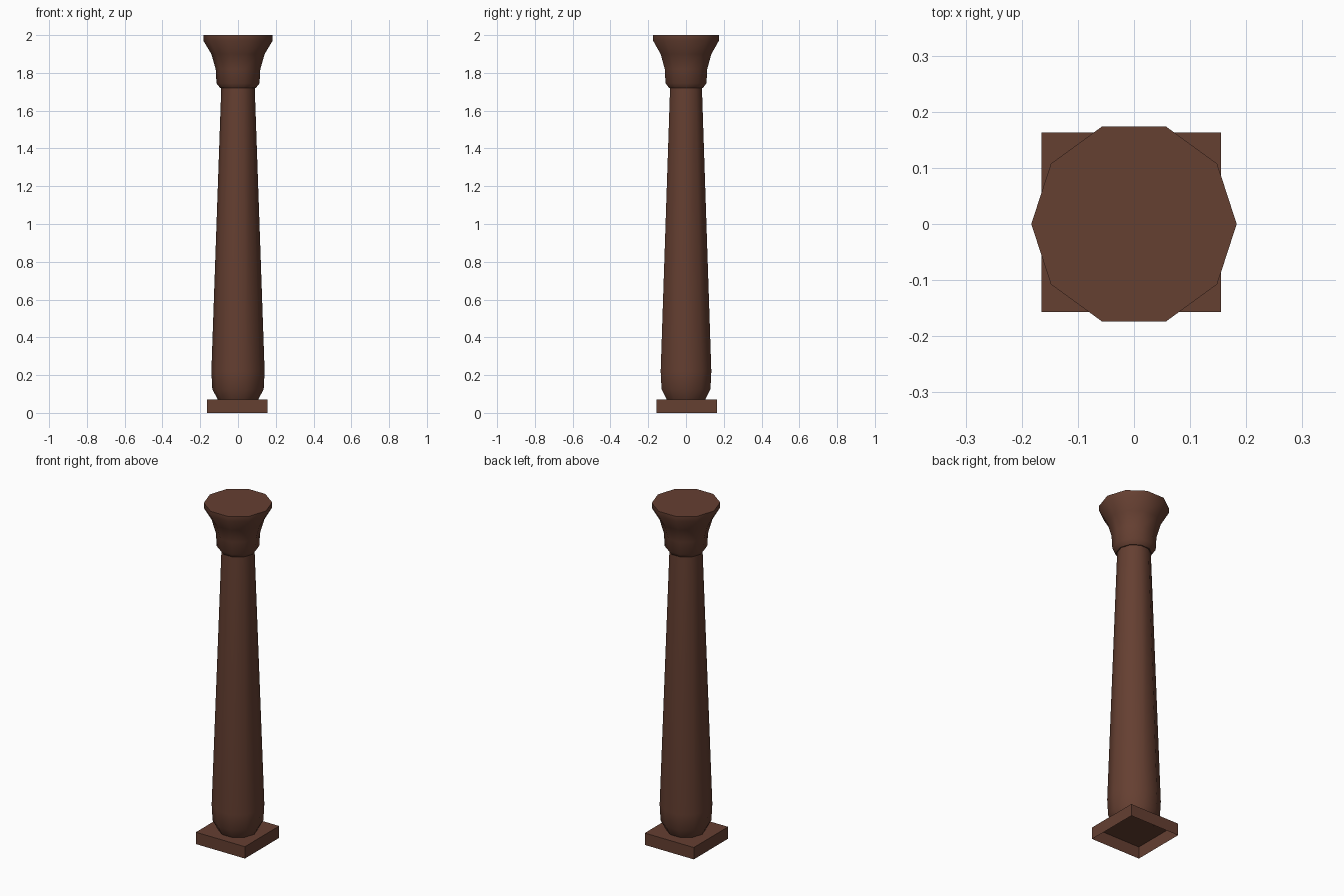
import bpy, bmesh, math

if "Cube" in bpy.data.objects:
    bpy.data.objects.remove(bpy.data.objects["Cube"])

SIDES = 10

wood = bpy.data.materials.new("dark brown wood")
wood.diffuse_color = (0.13, 0.05, 0.031, 1)
wood.use_nodes = True
wood.node_tree.nodes["Principled BSDF"].inputs["Base Color"].default_value = wood.diffuse_color


def add_object(name, bm, smooth_angle=None):
    """Turn a bmesh into a named object with the wood material."""
    bmesh.ops.recalc_face_normals(bm, faces=bm.faces)
    mesh = bpy.data.meshes.new(name)
    bm.to_mesh(mesh)
    bm.free()
    mesh.materials.append(wood)
    ob = bpy.data.objects.new(name, mesh)
    bpy.context.collection.objects.link(ob)
    if smooth_angle:
        bpy.ops.object.select_all(action='DESELECT')
        ob.select_set(True)
        bpy.context.view_layer.objects.active = ob
        bpy.ops.object.shade_smooth_by_angle(angle=math.radians(smooth_angle))
    return ob


def turned(name, profile, smooth_angle):
    """Ten-sided turned solid from (radius, height) pairs, capped at both ends."""
    bm = bmesh.new()
    rings = [[bm.verts.new((r * math.cos(2 * math.pi * i / SIDES),
                            r * math.sin(2 * math.pi * i / SIDES), z))
              for i in range(SIDES)] for r, z in profile]
    for low, high in zip(rings, rings[1:]):
        for i in range(SIDES):
            j = (i + 1) % SIDES
            bm.faces.new((low[i], low[j], high[j], high[i]))
    bm.faces.new(rings[0])
    bm.faces.new(rings[-1])
    return add_object(name, bm, smooth_angle)


# Square plinth: hollow, open underneath, slightly off the column axis
bm = bmesh.new()
bmesh.ops.create_cube(bm, size=1)
for v in bm.verts:
    v.co = (v.co.x * 0.32 - 0.005, v.co.y * 0.32 + 0.003, (v.co.z + 0.5) * 0.07)
bottom = [f for f in bm.faces if f.calc_center_median().z < 0.01]
top_up = [f for f in bm.faces if f.calc_center_median().z > 0.06]
bmesh.ops.delete(bm, geom=bottom, context='FACES_ONLY')
add_object("plinth", bm)

# Tapering shaft with a rounded foot
turned("shaft", [(0.105, 0.068), (0.136, 0.125), (0.141, 0.22), (0.0885, 1.725)], 40)

# Flared capital with a bevelled collar underneath
turned("capital", [(0.094, 1.72), (0.114, 1.745), (0.118, 1.82), (0.141, 1.90),
                   (0.183, 1.97), (0.183, 2.0)], 38)
